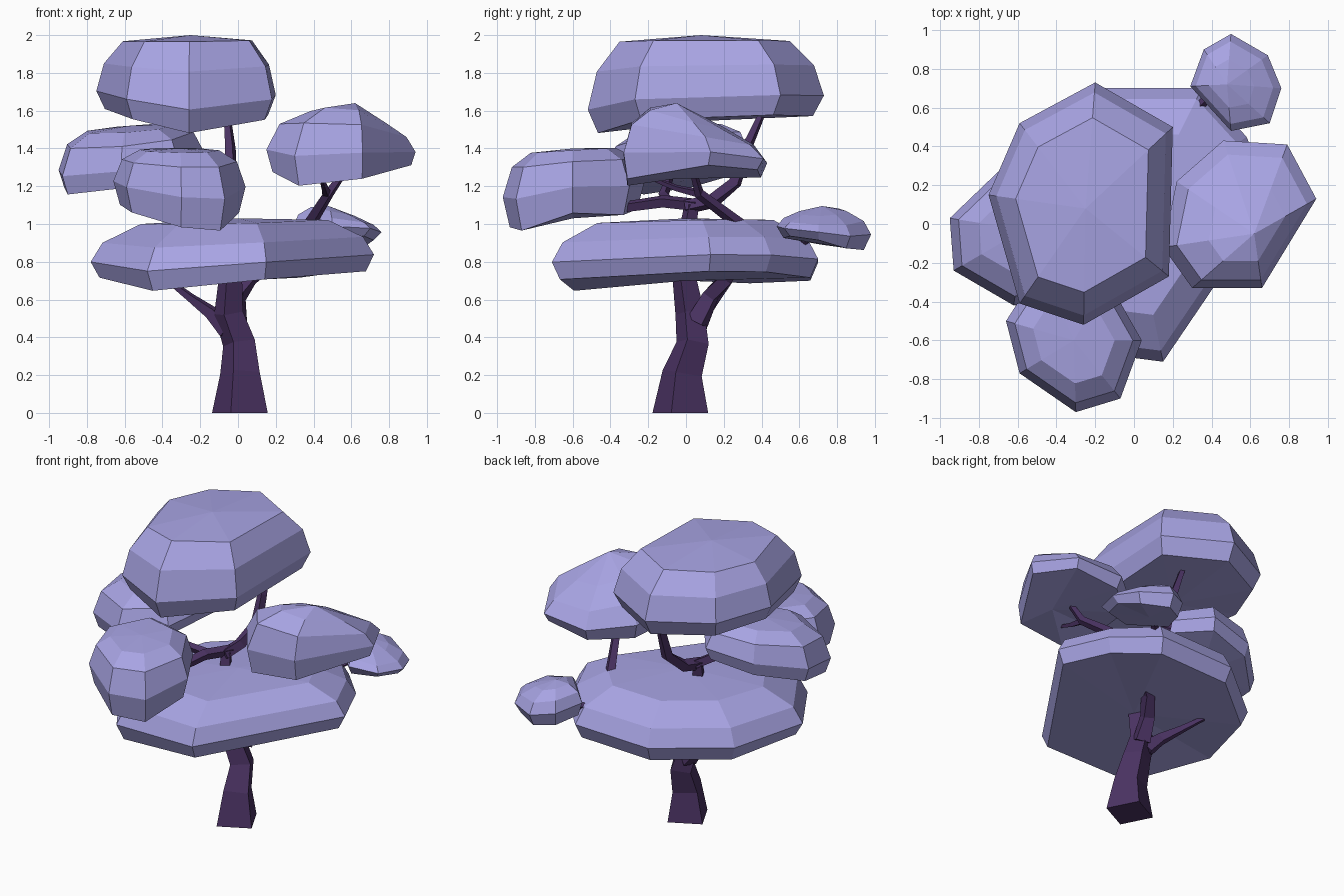
import bpy, bmesh, math
from mathutils import Vector


def material(name, rgb):
    m = bpy.data.materials.new(name)
    m.diffuse_color = (*rgb, 1)
    return m


LEAF = material("leaf_lilac", (0.39, 0.37, 0.77))
BARK = material("bark_plum", (0.07, 0.033, 0.125))


def finish(bm, name, mat):
    bmesh.ops.recalc_face_normals(bm, faces=bm.faces)
    me = bpy.data.meshes.new(name)
    bm.to_mesh(me)
    bm.free()
    me.materials.append(mat)
    ob = bpy.data.objects.new(name, me)
    bpy.context.collection.objects.link(ob)


def bridge(bm, rings):
    for a, b in zip(rings, rings[1:]):
        n = len(a)
        for i in range(n):
            j = (i + 1) % n
            bm.faces.new((a[i], a[j], b[j], b[i]))


def canopy(name, outline, centre, bottom, top, levels, apex=0.0):
    """Faceted cushion: outline (x, y, rim lift) scaled per level, between a bottom and a top plane (z, slope x, slope y)."""
    bm = bmesh.new()
    c = Vector(centre)
    rings = []
    for s, t in levels:
        ring = []
        for x, y, lift in outline:
            d = (Vector((x, y)) - c) * s
            lo = bottom[0] + bottom[1] * d.x + bottom[2] * d.y + lift
            hi = top[0] + top[1] * d.x + top[2] * d.y
            ring.append(bm.verts.new((c.x + d.x, c.y + d.y, lo + (hi - lo) * t)))
        rings.append(ring)
    bridge(bm, rings)
    # underside and top fan to a centre point
    for ring, z in ((rings[0], bottom[0]), (rings[-1], top[0] + apex)):
        tip = bm.verts.new((c.x, c.y, z))
        for i, v in enumerate(ring):
            bm.faces.new((v, ring[(i + 1) % len(ring)], tip))
    finish(bm, name, LEAF)


def limb(name, path, sides=5, phase=0.75):
    """Tapered faceted tube through (x, y, z, radius) points."""
    bm = bmesh.new()
    pts = [Vector(p[:3]) for p in path]
    rings = []
    for k, p in enumerate(path):
        d = (pts[min(k + 1, len(pts) - 1)] - pts[max(k - 1, 0)]).normalized()
        if p[2] == 0:
            d = Vector((0, 0, 1))
        u = (Vector((0, 1, 0)) - d * d.y).normalized()
        if abs(d.y) > 0.85:
            u = (Vector((0, 0, -d.y)) + d * d.y * d.z).normalized()
        w = u.cross(d)
        rings.append([bm.verts.new(pts[k] + p[3] * (w * math.cos(a) - u * math.sin(a)))
                      for a in (math.tau * (i + phase) / sides for i in range(sides))])
    bridge(bm, rings)
    bm.faces.new(rings[0])
    bm.faces.new(rings[-1])
    finish(bm, name, BARK)


# Broad lower canopy
canopy("lower_canopy",
       [(0.15, -0.71, 0.01), (0.72, 0.13, 0), (0.58, 0.45, 0), (0.35, 0.70, -0.02), (-0.2, 0.70, 0),
        (-0.62, 0.36, 0.02), (-0.78, -0.15, 0.07), (-0.48, -0.63, -0.01)], (0, 0),
       (0.70, 0.07, 0.02), (1.02, 0.02, 0.015),
       [(0.94, 0), (1, 0.30), (0.92, 0.64), (0.66, 0.97)], 0.01)
# High crown canopy
canopy("crown_canopy",
       [(-0.2, 0.73, -0.02), (0.2, 0.5, 0.01), (0.18, -0.27, 0.04), (-0.26, -0.52, -0.02),
        (-0.59, -0.41, 0.04), (-0.75, 0.15, 0.05), (-0.59, 0.52, 0.0)], (-0.25, 0.08),
       (1.545, -0.02, 0.08), (1.99, 0.01, 0.0),
       [(0.91, 0), (1, 0.25), (0.92, 0.64), (0.72, 0.95)], 0.01)
# Right canopy, peaked towards the front
canopy("right_canopy",
       [(0.46, 0.43, 0), (0.79, 0.41, 0), (0.94, 0.13, 0.02), (0.66, -0.33, 0.01), (0.30, -0.33, 0.02),
        (0.15, -0.12, 0.10), (0.22, 0.22, 0.04)], (0.62, -0.05),
       (1.24, 0.14, 0.06), (1.58, -0.08, -0.25),
       [(0.93, 0), (1, 0.34), (0.85, 0.72), (0.5, 0.97)], 0.06)
# Front canopy
canopy("front_canopy",
       [(-0.30, -0.97, -0.01), (-0.07, -0.90, -0.02), (0.04, -0.60, 0.05), (-0.13, -0.30, 0),
        (-0.48, -0.22, 0), (-0.66, -0.50, 0.04), (-0.59, -0.77, 0.03)], (-0.31, -0.6),
       (1.03, -0.07, 0.11), (1.39, 0.0, 0.06),
       [(0.9, 0), (1, 0.42), (0.87, 0.82), (0.6, 1.0)], 0.01)
# Left canopy
canopy("left_canopy",
       [(-0.95, 0.03, 0.02), (-0.93, -0.24, 0), (-0.62, -0.42, 0), (-0.32, -0.30, 0.02),
        (-0.19, 0.08, 0.04), (-0.38, 0.33, 0.03), (-0.70, 0.27, 0.03)], (-0.57, -0.03),
       (1.225, 0.16, 0.08), (1.51, 0.06, 0.08),
       [(0.92, 0), (1, 0.32), (0.88, 0.76), (0.6, 0.98)], 0.01)
# Small back canopy
canopy("back_canopy",
       [(0.50, 0.98, 0), (0.36, 0.90, 0), (0.29, 0.71, 0), (0.50, 0.48, 0), (0.70, 0.52, 0.01),
        (0.76, 0.70, 0.01), (0.69, 0.87, -0.01)], (0.48, 0.72),
       (0.895, 0.03, -0.15), (1.07, -0.2, 0.0),
       [(0.85, 0), (1, 0.42), (0.85, 0.75), (0.5, 1.0)], 0.025)

# Trunk and the limbs carrying each canopy
limb("trunk", [(0.01, -0.03, 0, 0.155), (0.01, -0.02, 0.21, 0.11), (0.005, 0.035, 0.37, 0.09),
               (-0.05, 0.02, 0.53, 0.08), (-0.04, -0.01, 0.72, 0.065), (-0.10, 0.0, 0.92, 0.05),
               (-0.11, 0.03, 1.10, 0.04)], 4, 0.2)
limb("crown_limb", [(-0.11, 0.0, 1.09, 0.04), (-0.08, 0.14, 1.12, 0.04), (-0.04, 0.26, 1.22, 0.038),
                    (-0.04, 0.32, 1.40, 0.03), (-0.06, 0.41, 1.60, 0.018)], 4)
limb("front_limb", [(-0.10, 0.06, 1.10, 0.035), (-0.17, -0.12, 1.12, 0.035),
                    (-0.25, -0.40, 1.08, 0.03), (-0.30, -0.55, 1.12, 0.02)], 4)
limb("left_limb", [(-0.15, -0.08, 1.11, 0.03), (-0.35, -0.12, 1.15, 0.028), (-0.50, -0.08, 1.26, 0.018)], 4)
limb("low_left_limb", [(-0.05, 0.05, 0.44, 0.06), (-0.14, 0.09, 0.53, 0.04),
                       (-0.25, 0.16, 0.61, 0.025), (-0.38, 0.24, 0.71, 0.015)], 4)
limb("low_right_limb", [(-0.01, 0.06, 0.48, 0.065), (0.0, 0.13, 0.62, 0.05), (0.07, 0.22, 0.72, 0.045),
                        (0.28, 0.36, 0.88, 0.035), (0.38, 0.28, 1.0, 0.035),
                        (0.48, 0.07, 1.16, 0.028), (0.56, 0.04, 1.27, 0.018)], 4)
limb("right_twig", [(0.47, 0.08, 1.16, 0.025), (0.46, -0.05, 1.19, 0.018), (0.44, -0.20, 1.25, 0.012)], 4)
limb("back_limb", [(0.24, 0.40, 0.86, 0.03), (0.33, 0.60, 0.90, 0.025), (0.46, 0.73, 0.96, 0.018)], 4)
